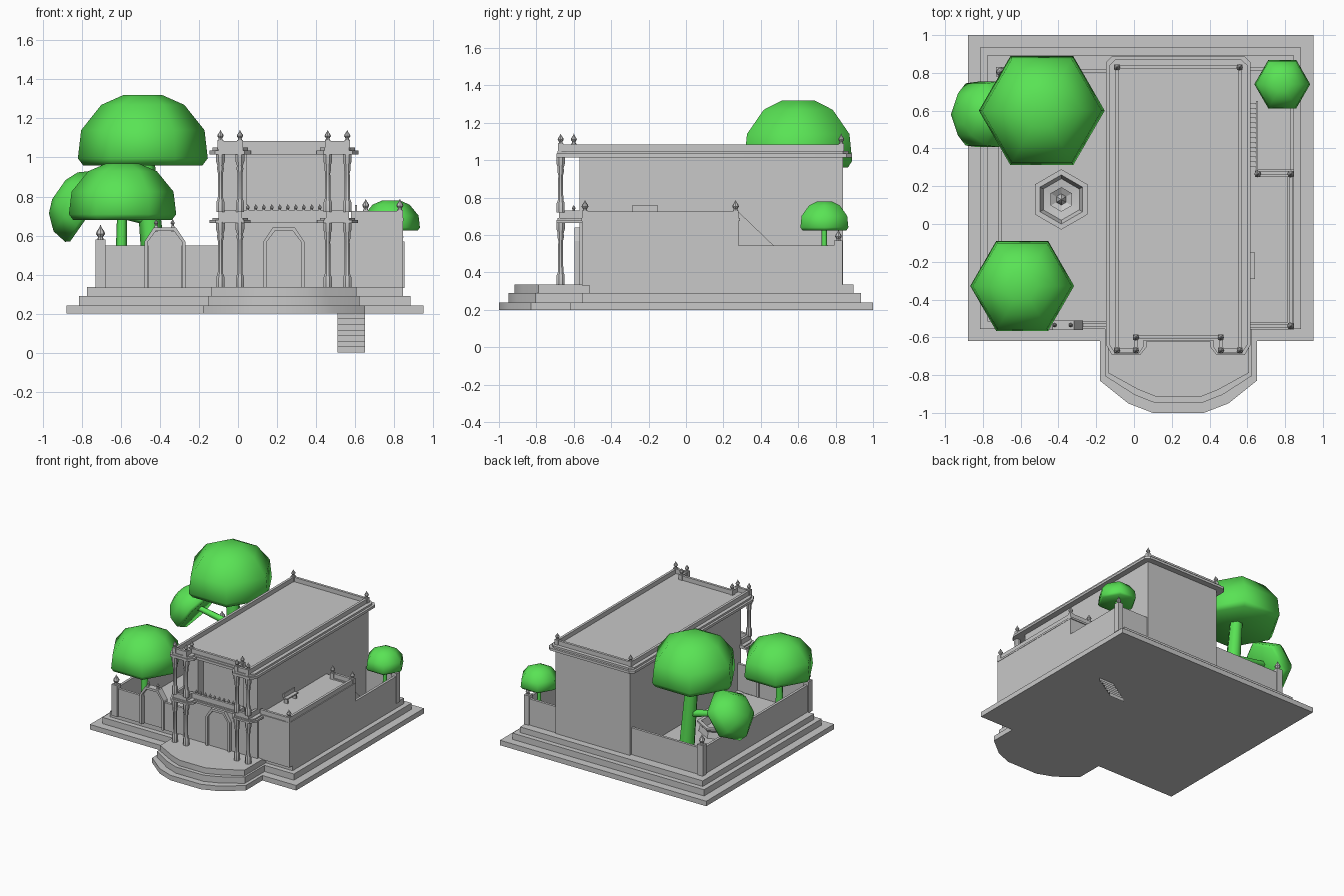
import bpy, bmesh, math
from mathutils import Vector, Matrix

if "Cube" in bpy.data.objects:
    bpy.data.objects.remove(bpy.data.objects["Cube"])


def material(name, c):
    m = bpy.data.materials.new(name)
    m.diffuse_color = (*c, 1)
    m.use_nodes = True
    m.node_tree.nodes["Principled BSDF"].inputs["Base Color"].default_value = m.diffuse_color
    return m


STONE = material("grey_stone", (0.58, 0.58, 0.58))
LEAF = material("leaf_green", (0.1, 0.77, 0.09))


def finish(bm, name, mat=STONE, angle=30):
    bmesh.ops.recalc_face_normals(bm, faces=bm.faces)
    me = bpy.data.meshes.new(name)
    bm.to_mesh(me)
    bm.free()
    me.materials.append(mat)
    ob = bpy.data.objects.new(name, me)
    bpy.context.collection.objects.link(ob)
    bpy.ops.object.select_all(action='DESELECT')
    ob.select_set(True)
    bpy.context.view_layer.objects.active = ob
    bpy.ops.object.shade_smooth_by_angle(angle=math.radians(angle))
    return ob


def add_box(bm, x0, x1, y0, y1, z0, z1):
    m = Matrix.Translation(((x0 + x1) / 2, (y0 + y1) / 2, (z0 + z1) / 2))
    bmesh.ops.create_cube(bm, size=1, matrix=m @ Matrix.Diagonal((x1 - x0, y1 - y0, z1 - z0, 1)))


def boxes(name, *items):
    bm = bmesh.new()
    for b in items:
        add_box(bm, *b)
    return finish(bm, name)


def add_prism(bm, pts, vec):
    f = bm.faces.new([bm.verts.new(p) for p in pts])
    r = bmesh.ops.extrude_face_region(bm, geom=[f])
    bmesh.ops.translate(bm, verts=[v for v in r['geom'] if isinstance(v, bmesh.types.BMVert)], vec=vec)


def slab(name, pts, z0, z1):
    bm = bmesh.new()
    add_prism(bm, [(x, y, z0) for x, y in pts], (0, 0, z1 - z0))
    return finish(bm, name)


def wall(name, path, t, z0, z1, closed=False):
    """Upright wall following axis-aligned path points."""
    bm = bmesh.new()
    ends = path[1:] + (path[:1] if closed else [])
    for (ax, ay), (bx, by) in zip(path, ends):
        add_box(bm, min(ax, bx) - t / 2, max(ax, bx) + t / 2, min(ay, by) - t / 2, max(ay, by) + t / 2, z0, z1)
    return finish(bm, name)


def add_lathe(bm, profile, loc, n, turn=0, tilt=0):
    M = Matrix.Translation(loc) @ Matrix.Rotation(tilt, 4, 'Y')
    rings = []
    for r, z in profile:
        ang = [turn + 2 * math.pi * i / n for i in range(n)]
        rings.append([bm.verts.new(M @ Vector((r * math.cos(a), r * math.sin(a), z))) for a in ang] if r
                     else [bm.verts.new(M @ Vector((0, 0, z)))])
    for a, b in zip(rings, rings[1:]):
        for i in range(n):
            vs = [a[i % len(a)], a[(i + 1) % len(a)], b[(i + 1) % len(b)], b[i % len(b)]]
            bm.faces.new(list(dict.fromkeys(vs)))


def finials(name, pts, z, s=1.0, w=0.03, post=0.05):
    """Square posts topped by pointed finials."""
    bm = bmesh.new()
    for x, y in pts:
        add_box(bm, x - w / 2, x + w / 2, y - w / 2, y + w / 2, z, z + post)
        prof = [(.012, 0), (.01, .01), (.018, .022), (.016, .03), (.006, .045), (0, .058)]
        add_lathe(bm, [(r * s, h * s) for r, h in prof], (x, y, z + post), 8)
    return finish(bm, name)


CX = 0.235


def mirror(pts):
    return pts + [(2 * CX - x, y) for x, y in reversed(pts)]


# Stepped base with bowed front landing
for i, (d, z0, z1) in enumerate([(0, .2, .24), (.065, .24, .29), (.105, .29, .335)]):
    bow = mirror([(-.18 + d * .4, -.62 + d), (-.18 + d * .4, -.83 + d * .4), (-.03 + d * .5, -.95 + d * .7),
                  (.1 + d * .2, -1 + d * .8)])
    slab(f"base_step_{i+1}", [(-.88 + d, 1 - d), (-.88 + d, -.62 + d)] + bow + [(.95 - d, -.62 + d), (.95 - d, 1 - d)],
         z0, z1)

# Main house with an upper recess behind the balcony
slab("house_lower", [(-.09, .84), (-.09, -.57), (.57, -.57), (.57, .84)], .33, .68)
slab("house_upper", [(-.09, .84), (-.09, -.57), (.045, -.57), (.045, -.5), (.445, -.5), (.445, -.57), (.57, -.57),
                     (.57, .84)], .68, 1.02)


def front_edge(o):
    # half of the notched balcony outline, grown by o
    return [(-.09 - o, -.64), (-.06 - o, -.67 - o * .4), (.01 + o * .4, -.67 - o * .4), (.01 + o, -.65),
            (.01 + o, -.6 - o * .4)]


# Roof slabs, balcony slab and their railings
for n, o, z0, z1 in [("roof_cornice", .057, 1.015, 1.035), ("roof_moulding", .04, 1.035, 1.05)]:
    slab(n, [(-.06 - o, .83 + o), (-.09 - o, .80 + o)] + mirror(front_edge(o)) +
         [(.56 + o, .80 + o), (.53 + o, .83 + o)], z0, z1)
for n, o, z0, z1 in [("balcony_floor", .055, .665, .68), ("balcony_moulding", .04, .68, .69)]:
    slab(n, [(-.09 - o, -.55)] + mirror(front_edge(o)) + [(.56 + o, -.55)], z0, z1)
notch = mirror([(-.09, -.67), (.01, -.67), (.01, -.6)])
wall("roof_parapet", [(-.09, .83)] + notch + [(.56, .83)], .02, 1.04, 1.085, True)
wall("balcony_rail", [(-.09, -.57)] + notch + [(.56, -.57)], .02, .69, .73)
finials("roof_finials", notch + [(-.09, .83), (.56, .83)], 1.04, .9)
finials("balcony_spikes", [(.05 + .041 * i, -.6) for i in range(10)], .70, .55, .012, .03)

# Porch columns on two floors
bm = bmesh.new()
for x in (-.09, .01, .46, .56):
    for z, h in ((.335, .335), (.72, .3)):
        prof = [(0, 0), (.023, 0), (.023, .05), (.015, .07), (.014, h - .1), (.019, h - .08), (.017, h - .06),
                (.024, h - .04), (.024, h), (0, h)]
        add_lathe(bm, prof, (x, -.67, z), 8, math.pi / 8)
finish(bm, "porch_columns")


def arch(name, cx, y0, y1, w, h, t):
    """Many-sided arch frame with a thin door panel inside."""
    def half(k):
        return [(-w + k, .33), (-w + k, .33 + h * .77), (-w * .55 + k * .6, .33 + h - k)]
    bm = bmesh.new()
    o, i = [half(k) + [(-x, z) for x, z in reversed(half(k))] for k in (0, t)]
    for a in range(5):
        add_prism(bm, [(cx + x, y0, z) for x, z in (o[a], o[a + 1], i[a + 1], i[a])], (0, y1 - y0, 0))
    finish(bm, name + "_frame")
    bm = bmesh.new()
    add_prism(bm, [(cx + x, y1 - .02, z) for x, z in i], (0, .01, 0))
    finish(bm, name + "_panel")


arch("house_door", CX, -.595, -.56, .105, .31, .018)
arch("garden_gate", -.375, -.56, -.51, .105, .31, .018)
finials("gate_finials", [(-.42, -.535), (-.335, -.535)], .62, .6, .018, .03)

# Garden walls and posts
wall("garden_wall_front_left", [(-.71, -.535), (-.47, -.535)], .02, .33, .55)
wall("garden_wall_front_right", [(-.28, -.535), (-.09, -.535)], .02, .33, .55)
wall("garden_wall_side", [(-.71, -.535), (-.71, .81), (-.09, .81)], .02, .33, .55)
wall("back_yard_wall", [(.835, .27), (.835, .82), (.57, .82)], .02, .33, .545)
finials("garden_posts", [(-.705, -.535), (-.705, .805)], .33, 1.3, .05, .25)
finials("back_yard_post", [(.83, .815)], .33, 1, .045, .24)

# Side annex with roof terrace
boxes("annex", (.56, .845, -.555, .28, .33, .68))
wall("terrace_parapet", [(.59, -.54), (.83, -.54), (.83, .27), (.66, .27)], .02, .68, .725)
wall("terrace_moulding", [(.58, -.54), (.83, -.54), (.83, .27), (.66, .27)], .035, .675, .69)
finials("terrace_finials", [(.83, -.54), (.83, .265), (.655, .265)], .68)
boxes("terrace_bench", (.605, .64, -.29, -.15, .715, .725), (.605, .635, -.28, -.265, .68, .715),
      (.605, .635, -.175, -.16, .68, .715), (.60, .61, -.29, -.15, .725, .757))

# Outside stair down to the back yard, with sloping side
boxes("yard_stair", *[(.56, .65, .28 + .0257 * i, .28 + .0257 * (i + 1), .33, .68 - .025 * i) for i in range(14)])
bm = bmesh.new()
add_prism(bm, [(.645, .28, .33), (.645, .28, .725), (.645, .65, .37), (.645, .65, .33)], (.012, 0, 0))
finish(bm, "yard_stair_side")

# Cellar stair below the base: an open zigzag sheet
bm = bmesh.new()
path = []
for i in range(7):
    path += [(.38 + .0186 * i, .2 - .0286 * i), (.38 + .0186 * i, .2 - .0286 * (i + 1))]
rows = [[bm.verts.new((x, y, z)) for x in (.51, .65)] for y, z in path]
for a, b in zip(rows, rows[1:]):
    bm.faces.new((a[0], a[1], b[1], b[0]))
finish(bm, "cellar_stair")

# Fountain
bm = bmesh.new()
add_lathe(bm, [(.15, 0), (.14, .05), (.16, .07), (.16, .085), (.13, .085), (.11, .03), (.04, .02), (.025, .05),
               (.022, .11), (.065, .14), (.065, .15), (.03, .13), (.02, .17), (0, .19)],
          (-.385, .13, .333), 6, math.pi / 2)
finish(bm, "fountain")

# Trees
CROWN = [(0, .05), (.92, 0), (1, .1), (.95, .5), (.64, .86), (.3, 1), (0, 1)]


def crown(name, loc, r, h, tilt=0):
    bm = bmesh.new()
    add_lathe(bm, [(a * r, b * h) for a, b in CROWN], loc, 6, 0, tilt)
    finish(bm, name, LEAF, 75)


def limb(name, a, b, r0, r1):
    a, b = Vector(a), Vector(b)
    bm = bmesh.new()
    M = Matrix.Translation((a + b) / 2) @ (b - a).to_track_quat('Z', 'Y').to_matrix().to_4x4()
    bmesh.ops.create_cone(bm, cap_ends=True, segments=6, radius1=r0, radius2=r1, depth=(b - a).length, matrix=M)
    finish(bm, name, LEAF, 75)


crown("big_tree_crown", (-.488, .6, .96), .333, .36)
limb("big_tree_trunk", (-.42, .6, .33), (-.48, .6, 1.0), .065, .05)
crown("side_branch_crown", (-.755, .58, .72), .2, .2, -math.radians(55))
limb("side_branch", (-.45, .6, .68), (-.8, .58, .76), .03, .022)
crown("front_tree_crown", (-.592, -.328, .68), .275, .29)
limb("front_tree_trunk", (-.6, -.33, .33), (-.595, -.33, .71), .033, .025)
crown("small_tree_crown", (.785, .74, .625), .148, .155)
limb("small_tree_trunk", (.785, .74, .33), (.785, .74, .64), .018, .014)
